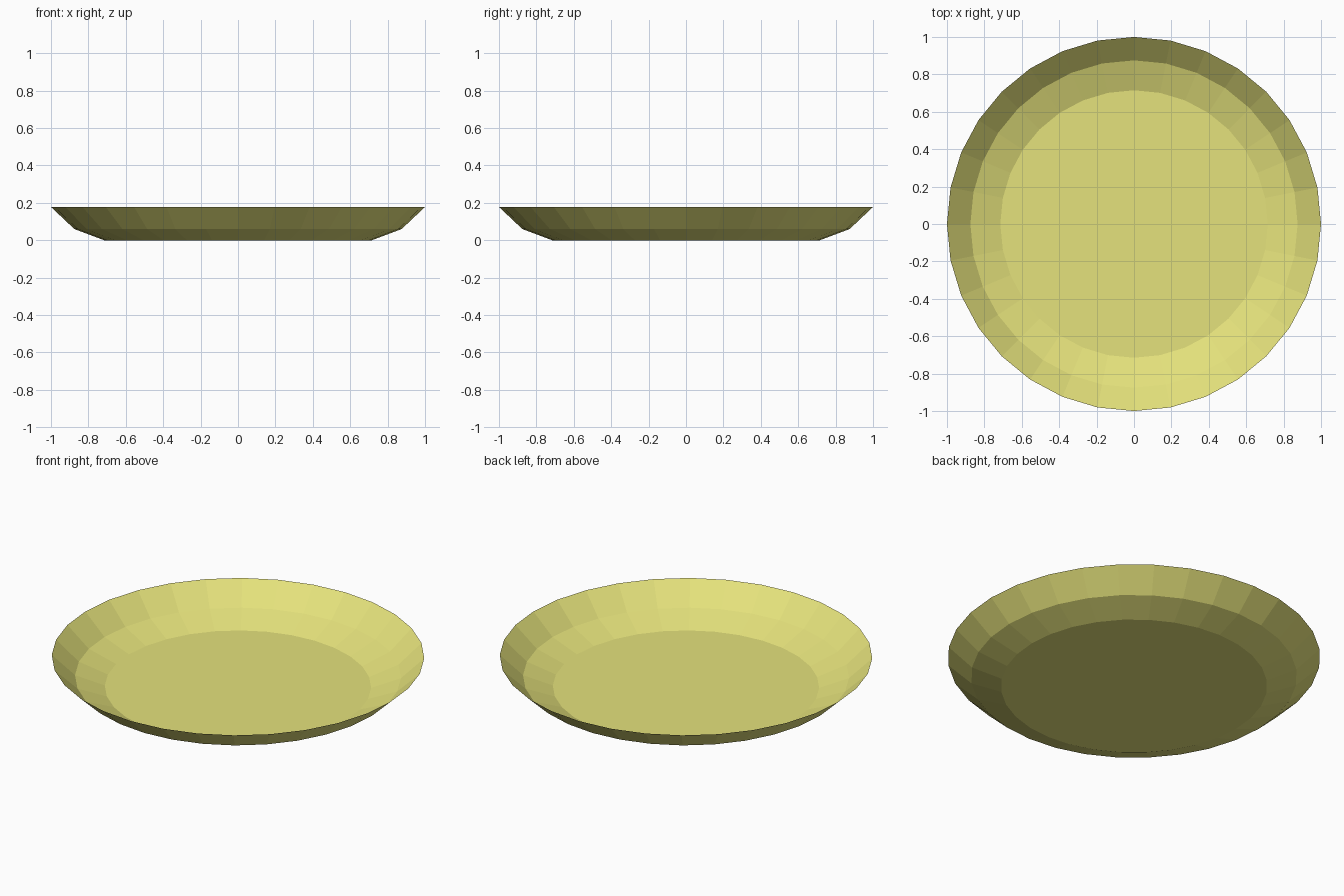
import bpy, bmesh, math

if "Cube" in bpy.data.objects:
    bpy.data.objects.remove(bpy.data.objects["Cube"])

SIDES = 32
# (radius, height) from the floor out to the rim
PROFILE = [(0.715, 0.0), (0.875, 0.06), (1.0, 0.178)]

bm = bmesh.new()

# One ring of vertices per profile point
rings = []
for r, z in PROFILE:
    rings.append([bm.verts.new((r * math.cos(2 * math.pi * i / SIDES),
                                r * math.sin(2 * math.pi * i / SIDES), z))
                  for i in range(SIDES)])

# Flat floor, then the two sloped bands of the wall (thin open shell)
bm.faces.new(rings[0])
for inner, outer in zip(rings, rings[1:]):
    for i in range(SIDES):
        j = (i + 1) % SIDES
        bm.faces.new((inner[i], outer[i], outer[j], inner[j]))

mesh = bpy.data.meshes.new("plate")
bm.to_mesh(mesh)
bm.free()
plate = bpy.data.objects.new("plate", mesh)
bpy.context.collection.objects.link(plate)

# Pale yellow glaze
mat = bpy.data.materials.new("pale_yellow")
mat.diffuse_color = (0.78, 0.76, 0.2, 1)
mat.use_nodes = True
mat.node_tree.nodes["Principled BSDF"].inputs["Base Color"].default_value = mat.diffuse_color
mesh.materials.append(mat)
